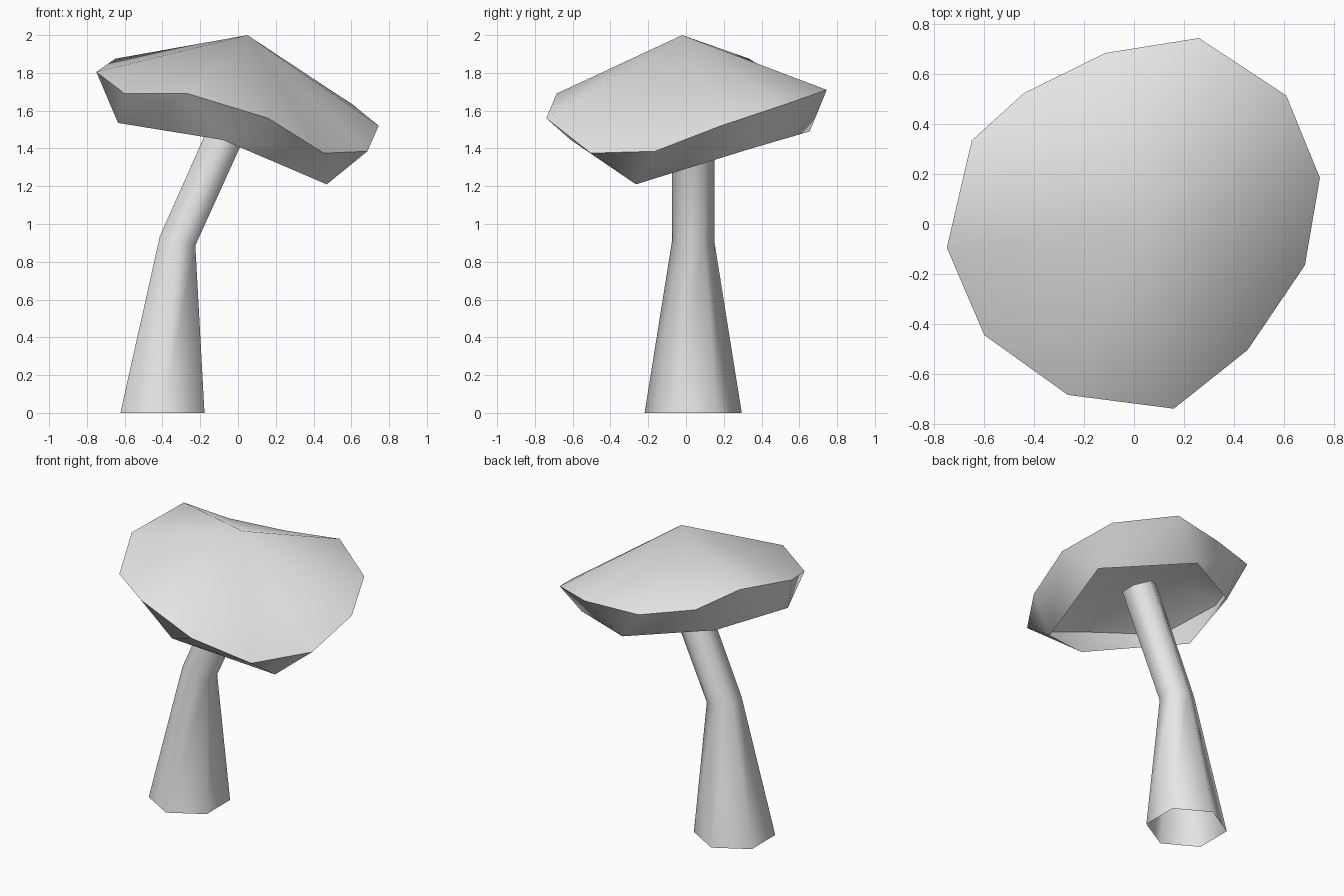
import bpy
import bmesh
from math import sin, cos, pi, radians
from mathutils import Matrix, Vector

default_cube = bpy.data.objects.get("Cube")
if default_cube:
    bpy.data.objects.remove(default_cube, do_unlink=True)

# One plain grey material for everything
grey = bpy.data.materials.new("plain grey")
grey.use_nodes = True
grey_colour = (0.8, 0.8, 0.8, 1)
grey.diffuse_color = grey_colour
grey.node_tree.nodes["Principled BSDF"].inputs["Base Color"].default_value = grey_colour


def finish(name, mesh_builder):
    """Turn a bmesh into a smooth shaded object."""
    for face in mesh_builder.faces:
        face.smooth = True
    mesh = bpy.data.meshes.new(name)
    mesh_builder.to_mesh(mesh)
    mesh_builder.free()
    mesh.materials.append(grey)
    obj = bpy.data.objects.new(name, mesh)
    bpy.context.collection.objects.link(obj)
    return obj


# Stem: hexagonal rings swept along a bent axis, open at both ends
def build_stem():
    sides = 6
    # ring centre x, ring height, radius, lean in degrees
    rings = [(-0.4, 0, 0.257, 0), (-0.32, 0.91, 0.112, 14), (-0.01, 1.6, 0.114, 23)]
    builder = bmesh.new()
    loops = []
    for x, z, radius, lean in rings:
        tilt = Matrix.Rotation(radians(lean), 3, 'Y')
        centre = Vector((x, 0.038, z))
        loop = []
        for step in range(sides):
            angle = pi / 2 + step * 2 * pi / sides
            spoke = Vector((radius * cos(angle), radius * sin(angle), 0))
            loop.append(builder.verts.new(centre + tilt @ spoke))
        loops.append(loop)
    for lower, upper in zip(loops, loops[1:]):
        for i in range(sides):
            j = (i + 1) % sides
            builder.faces.new((lower[i], lower[j], upper[j], upper[i]))
    return finish("stem", builder)


# Cap: a lopsided cone over an uneven rim, with a skirt turned inward, open below
def build_cap():
    builder = bmesh.new()
    rim_points = [
        (0.745, 0.185, 1.52), (0.61, 0.515, 1.63), (0.26, 0.745, 1.71),
        (-0.115, 0.685, 1.69), (-0.44, 0.525, 1.75), (-0.65, 0.335, 1.875),
        (-0.75, -0.095, 1.805), (-0.6, -0.445, 1.69), (-0.265, -0.685, 1.69),
        (0.16, -0.74, 1.56), (0.455, -0.505, 1.375), (0.685, -0.165, 1.385),
    ]
    skirt_points = [
        (0.57, 0.33, 1.395), (0.03, 0.655, 1.49), (-0.47, 0.35, 1.55),
        (-0.635, -0.21, 1.535), (-0.08, -0.61, 1.445), (0.47, -0.265, 1.21),
    ]
    apex = builder.verts.new((0.05, -0.02, 2))
    rim = [builder.verts.new(p) for p in rim_points]
    skirt = [builder.verts.new(p) for p in skirt_points]
    count = len(rim)

    # Top fan
    for i in range(count):
        builder.faces.new((apex, rim[i], rim[(i + 1) % count]))

    # Skirt: one triangle under each pair of rim points, quads between them
    for k, low in enumerate(skirt):
        left, right = rim[2 * k], rim[2 * k + 1]
        next_low = skirt[(k + 1) % len(skirt)]
        next_rim = rim[(2 * k + 2) % count]
        builder.faces.new((low, right, left))
        builder.faces.new((low, next_low, next_rim, right))

    # Crisp crease along the rim
    for i in range(count):
        builder.edges.get((rim[i], rim[(i + 1) % count])).smooth = False
    return finish("cap", builder)


build_stem()
build_cap()
